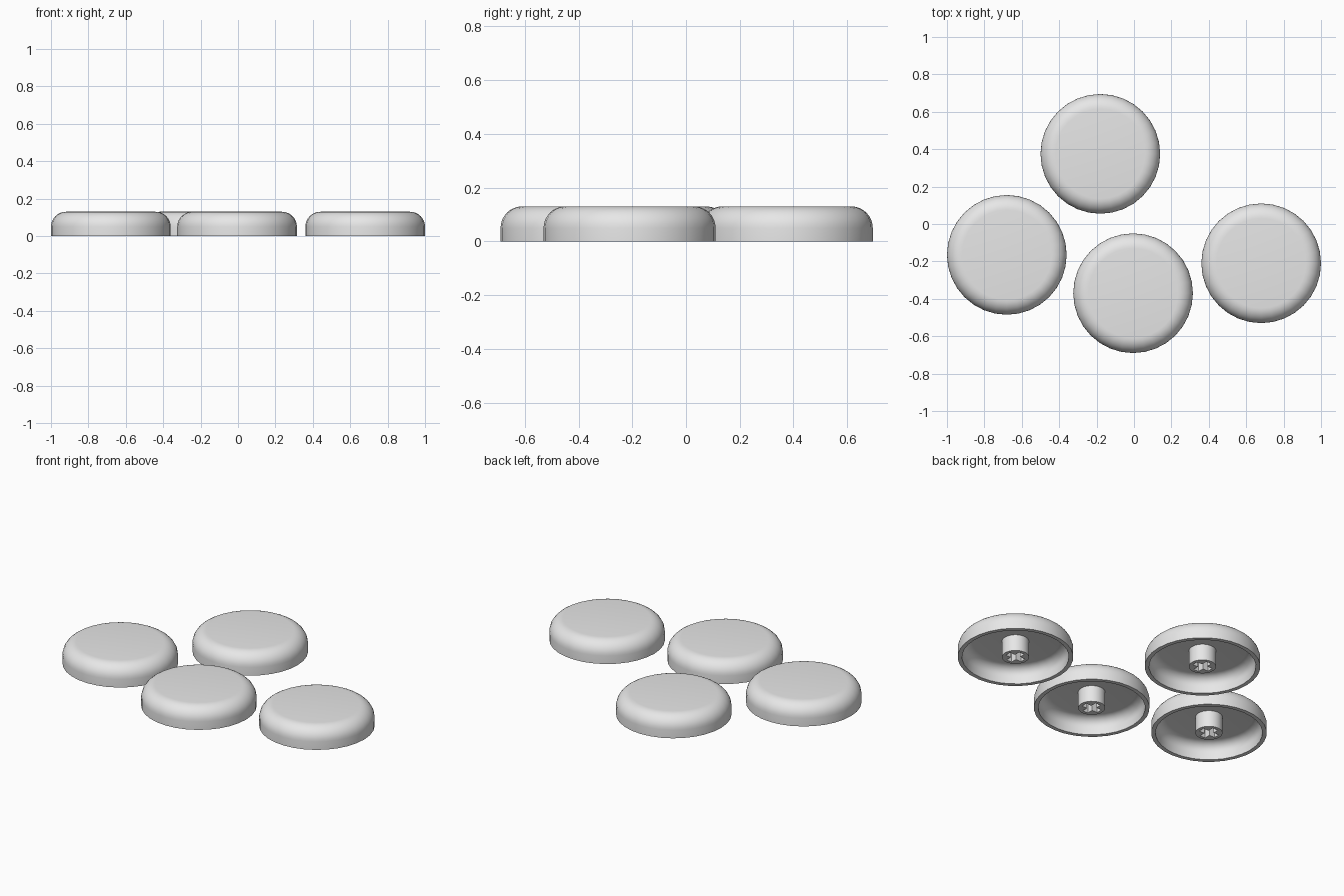
import bpy
import bmesh
from math import cos, sin, pi, radians

if "Cube" in bpy.data.objects:
    bpy.data.objects.remove(bpy.data.objects["Cube"], do_unlink=True)

SIDES = 32
RADIUS, HEIGHT = 0.32, 0.13
CEILING = 0.10
STEM_RADIUS = 0.075

grey = bpy.data.materials.new("light grey plastic")
grey.use_nodes = True
colour = (0.8, 0.8, 0.8, 1)
grey.diffuse_color = colour
grey.node_tree.nodes["Principled BSDF"].inputs["Base Color"].default_value = colour


def add_object(name, bm):
    bmesh.ops.recalc_face_normals(bm, faces=bm.faces)
    mesh = bpy.data.meshes.new(name)
    bm.to_mesh(mesh)
    bm.free()
    mesh.materials.append(grey)
    obj = bpy.data.objects.new(name, mesh)
    bpy.context.collection.objects.link(obj)
    return obj


def fillet(outer, top, size, steps):
    """Quarter-round from the side wall up to the flat top."""
    angles = [pi / 2 * i / steps for i in range(steps + 1)]
    return [(outer - size + size * cos(a), top - size + size * sin(a)) for a in angles]


def lathe(profile):
    """Rings of a closed shell, capped at both ends."""
    bm = bmesh.new()
    rings = [[bm.verts.new((r * cos(2 * pi * i / SIDES), r * sin(2 * pi * i / SIDES), z))
              for i in range(SIDES)] for r, z in profile]
    for low, high in zip(rings, rings[1:]):
        for i in range(SIDES):
            j = (i + 1) % SIDES
            bm.faces.new((low[i], low[j], high[j], high[i]))
    bm.faces.new(rings[0])
    bm.faces.new(rings[-1])
    return bm


def smooth(obj):
    bpy.ops.object.select_all(action="DESELECT")
    obj.select_set(True)
    bpy.context.view_layer.objects.active = obj
    bpy.ops.object.shade_smooth_by_angle(angle=radians(35))


# Hollow cap: inner ceiling, down the inside, across the rim, up the outside
inner = fillet(RADIUS - 0.024, CEILING, 0.055, 6)[::-1] + [(RADIUS - 0.024, 0)]
outer = [(RADIUS, 0)] + fillet(RADIUS, HEIGHT, 0.08, 8)
cap = add_object("cap_1", lathe(inner + outer))
smooth(cap)

# Round stem under the cap, with a cross-shaped socket
stem = add_object("stem_1", lathe([(STEM_RADIUS, 0), (STEM_RADIUS, CEILING + 0.01)]))
bm = bmesh.new()
a, b = 0.055, 0.018
corners = [(a, -b), (a, b), (b, b)]
cross = []
for turn in range(4):
    c, s = round(cos(turn * pi / 2)), round(sin(turn * pi / 2))
    cross += [bm.verts.new((x * c - y * s, x * s + y * c, -0.05)) for x, y in corners]
base = bm.faces.new(cross)
side = bmesh.ops.extrude_face_region(bm, geom=[base])["geom"]
bmesh.ops.translate(bm, vec=(0, 0, 0.05 + CEILING),
                    verts=[v for v in side if isinstance(v, bmesh.types.BMVert)])
cutter = add_object("socket_cutter", bm)
cutter.hide_render = True
cut = stem.modifiers.new("socket", "BOOLEAN")
cut.operation = "DIFFERENCE"
cut.solver = "EXACT"
cut.object = cutter
bpy.ops.object.select_all(action="DESELECT")
bpy.context.view_layer.objects.active = stem
stem.select_set(True)
bpy.ops.object.modifier_apply(modifier=cut.name)
bpy.data.objects.remove(cutter, do_unlink=True)
smooth(stem)

# Four identical caps
places = [(-0.68, -0.165), (-0.005, -0.37), (0.68, -0.21), (-0.18, 0.375)]
for n, (x, y) in enumerate(places, 1):
    for part in (cap, stem):
        obj = part
        if n > 1:
            obj = part.copy()
            obj.name = part.name.replace("1", str(n))
            bpy.context.collection.objects.link(obj)
        obj.location = (x, y, 0)
